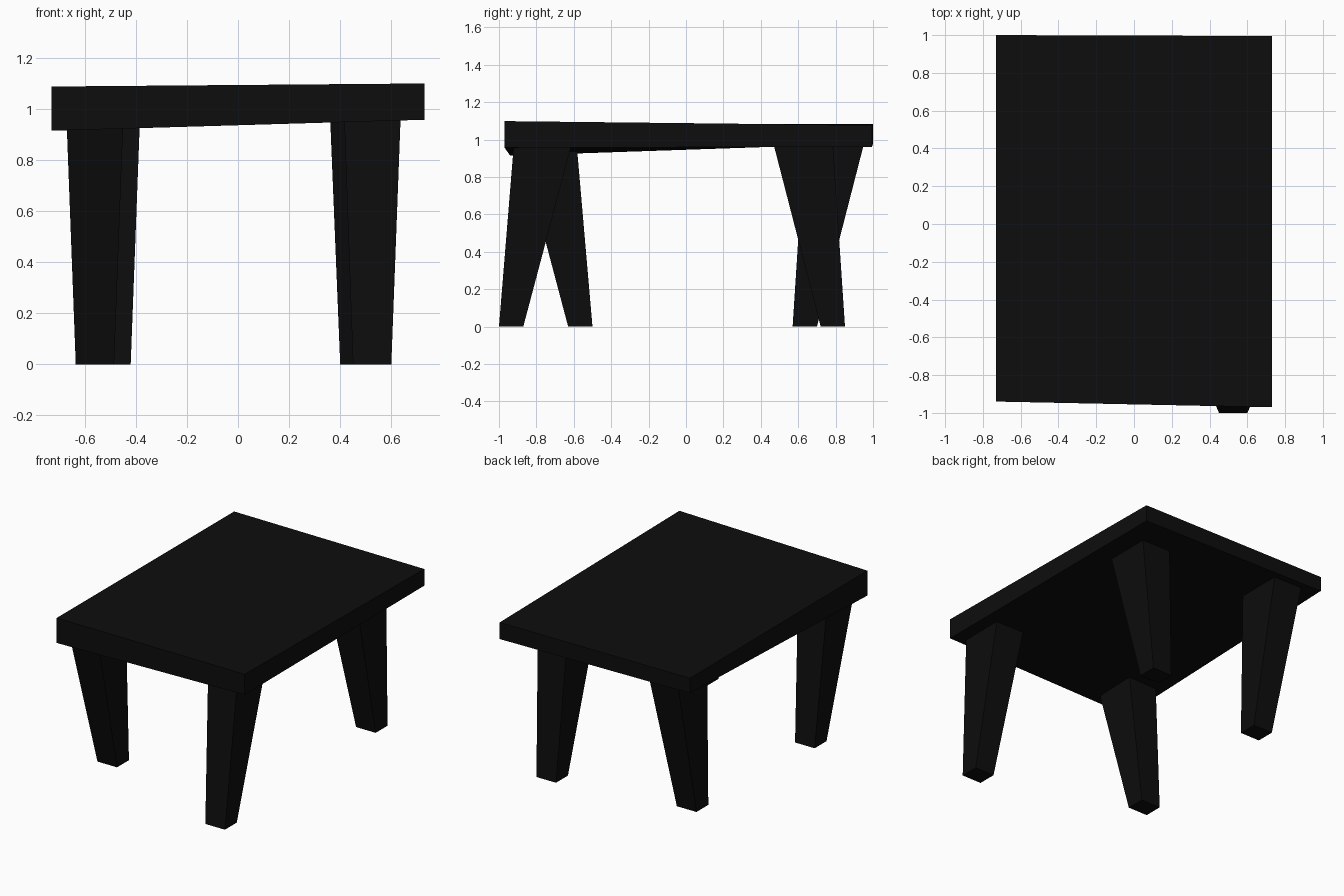
import bpy, bmesh

if "Cube" in bpy.data.objects:
    bpy.data.objects.remove(bpy.data.objects["Cube"])

black = bpy.data.materials.new("black_paint")
black.diffuse_color = (0.004, 0.004, 0.004, 1)
black.use_nodes = True
black.node_tree.nodes["Principled BSDF"].inputs["Base Color"].default_value = black.diffuse_color


def block(name, bottom, top):
    """Six-sided solid between two four-cornered outlines (counter-clockwise)."""
    bm = bmesh.new()
    lo = [bm.verts.new(p) for p in bottom]
    hi = [bm.verts.new(p) for p in top]
    bm.faces.new(lo[::-1])
    bm.faces.new(hi)
    for i in range(4):
        j = (i + 1) % 4
        bm.faces.new((lo[i], lo[j], hi[j], hi[i]))
    bmesh.ops.recalc_face_normals(bm, faces=bm.faces)
    mesh = bpy.data.meshes.new(name)
    bm.to_mesh(mesh)
    bm.free()
    mesh.materials.append(black)
    obj = bpy.data.objects.new(name, mesh)
    bpy.context.collection.objects.link(obj)


def rect(x0, x1, y0, y1, z):
    return [(x0, y0, z), (x1, y0, z), (x1, y1, z), (x0, y1, z)]


# Slightly warped tabletop: corners front-left, front-right, back-right, back-left
corners = [(-0.73, -0.94), (0.73, -0.97), (0.73, 0.995), (-0.73, 1.0)]
under = [0.914, 0.957, 0.962, 0.98]
upper = [1.087, 1.099, 1.077, 1.083]
block("tabletop",
      [(x, y, z) for (x, y), z in zip(corners, under)],
      [(x, y, z) for (x, y), z in zip(corners, upper)])

# Crooked tapered legs: foot (x0, x1, y0, y1), then head
legs = {
    "front_right_leg": ((0.45, 0.60, -1.00, -0.87), (0.415, 0.637, -0.92, -0.61)),
    "front_left_leg": ((-0.635, -0.485, -0.63, -0.50), (-0.672, -0.448, -0.89, -0.585)),
    "back_right_leg": ((0.40, 0.55, 0.72, 0.85), (0.36, 0.585, 0.467, 0.785)),
    "back_left_leg": ((-0.57, -0.42, 0.57, 0.70), (-0.605, -0.383, 0.633, 0.952)),
}
for name, (foot, head) in legs.items():
    block(name, rect(*foot, 0.0), rect(*head, 0.98))
